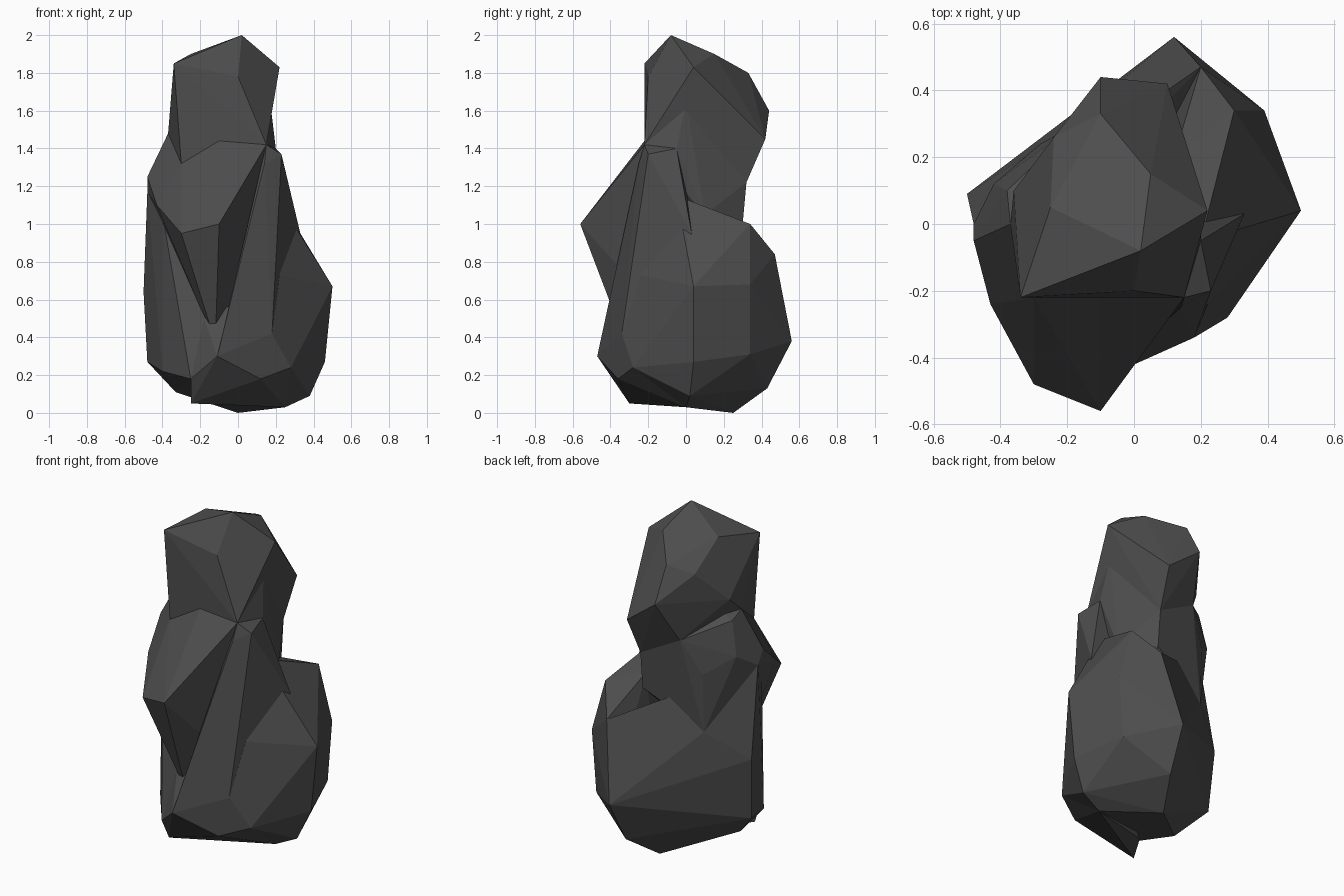
import bpy
import bmesh
import math

default_cube = bpy.data.objects.get("Cube")
if default_cube:
    bpy.data.objects.remove(default_cube, do_unlink=True)

# One dark stone colour
STONE = (.075, .075, .075, 1)
stone = bpy.data.materials.new("dark_stone")
stone.use_nodes = True
stone.diffuse_color = STONE
shader = next(node for node in stone.node_tree.nodes if node.type == "BSDF_PRINCIPLED")
shader.inputs["Base Color"].default_value = STONE
shader.inputs["Roughness"].default_value = .9


def boulder(name, *corners):
    """Wrap the corner points in a faceted convex stone with flat faces."""
    bm = bmesh.new()
    for corner in corners:
        bm.verts.new(corner)
    bmesh.ops.convex_hull(bm, input=bm.verts[:], use_existing_faces=False)
    # Drop the corners that ended up inside the stone
    loose = [vert for vert in bm.verts if not vert.link_faces]
    bmesh.ops.delete(bm, geom=loose, context="VERTS")
    # Merge nearly flat neighbours into larger facets
    bmesh.ops.dissolve_limit(bm, angle_limit=math.radians(4),
                             verts=bm.verts[:], edges=bm.edges[:])
    bmesh.ops.recalc_face_normals(bm, faces=bm.faces[:])
    mesh = bpy.data.meshes.new(name)
    bm.to_mesh(mesh)
    bm.free()
    mesh.materials.append(stone)
    bpy.context.collection.objects.link(bpy.data.objects.new(name, mesh))


# Corners where neighbouring stones meet
jaw = (-.3, -.22, 1.32)
chin = (.15, -.22, 1.42)
cheek = (.17, 0, 1.65)
skull_left = (.1, .42, 1.45)
shoulder_left = (.2, -.05, 1.4)
shoulder_right = (-.37, 0, 1.48)
shoulder_back = (-.38, .1, 1.45)
nape_left = (.08, .32, 1.22)
nape_right = (-.17, .3, 1.35)
elbow = (-.48, -.05, 1.25)
elbow_low = (-.48, 0, 1.17)
waist_back = (-.28, .24, 1.15)
waist_root = (-.28, .23, .8)
core = (.05, -.2, .6)
ledge = (.2, -.05, 1.15)
shelf_front = (.33, .03, .95)
hip = (.22, -.24, .73)
knee = (.18, -.34, .42)
shin = (.02, -.33, .6)
toe = (-.11, -.47, .3)
toe_right = (-.25, -.37, .18)
toe_left = (.28, -.28, .24)
sole = (.25, 0, .03)
heel = (0, .25, 0)
heel_back = (.1, .43, .13)
rear = (.12, .56, .38)

# Top stone, leaning slightly backwards
peak = (.02, -.08, 2)
brow = (-.34, -.22, 1.85)
forehead = (0, -.2, 1.78)
beak = (.22, .04, 1.83)
crown_left = (.05, .15, 1.9)
crown_right = (-.25, .05, 1.9)
crown_back = (-.1, .33, 1.8)
crown_side = (-.24, .26, 1.75)
skull_back = (-.1, .44, 1.6)
skull_right = (-.36, .1, 1.57)
skull_side = (.17, .17, 1.62)
boulder("top_stone", peak, brow, forehead, beak, crown_left, crown_right,
        crown_back, crown_side, skull_back, skull_right, skull_side,
        skull_left, jaw, chin, cheek, shoulder_right, nape_left, nape_right)

# Narrow waist that carries the top stone
waist_side = (-.42, .12, 1.25)
waist_left = (.2, .1, 1.05)
waist_corner = (.08, .3, 1)
waist_low = (.03, .1, .8)
boulder("waist_stone", chin, cheek, shoulder_left, shoulder_right,
        shoulder_back, nape_left, nape_right, elbow, elbow_low, waist_side,
        waist_back, waist_root, waist_left, waist_corner, waist_low)

# Wedge jutting out at the front, tapering to a low tip
prow = (-.1, -.56, 1)
prow_right = (-.3, -.48, .95)
wedge_tip = (-.12, -.32, .37)
wedge_side = (-.43, -.24, 1.1)
collar = (-.1, -.22, 1.44)
boulder("front_wedge", jaw, chin, collar, shoulder_right, elbow, elbow_low,
        prow, prow_right, wedge_tip, wedge_side, core)

# Tall splinter standing against the wedge
splinter_tip = (.23, -.2, 1.37)
splinter_edge = (.14, -.25, 1.32)
boulder("side_splinter", splinter_tip, splinter_edge, chin, shoulder_left,
        ledge, hip, knee, shin, toe, shelf_front, waist_low, core)

# Broad base, its rear corner the widest point
shelf_back = (.3, .34, 1)
shelf_inner = (.12, .2, 1.05)
back_edge = (.2, .47, .84)
side_top = (.5, .04, .67)
side_back = (.39, .34, .68)
side_low = (.46, .04, .27)
side_back_low = (.36, .34, .31)
side_foot = (.38, .02, .09)
boulder("base_stone", ledge, shelf_front, shelf_back, shelf_inner, back_edge,
        side_top, side_back, side_low, side_back_low, side_foot, rear, heel,
        heel_back, sole, hip, knee, toe_left)

# Rounded flank filling the other half of the base
flank_top = (-.4, -.15, 1.05)
flank_back = (.05, .37, .85)
flank_bulge = (.04, .42, .64)
flank_side = (-.5, .09, .64)
flank_front = (-.4, -.14, .7)
flank_low = (-.48, .06, .27)
flank_front_low = (-.4, -.17, .22)
flank_foot = (-.33, -.05, .11)
flank_face = (-.18, -.32, .5)
boulder("flank_stone", flank_top, flank_back, flank_bulge, flank_side,
        flank_front, flank_low, flank_front_low, flank_foot, flank_face,
        elbow_low, waist_root, back_edge, toe_right, core, sole, heel,
        heel_back, rear)

# Small toe at the foot of the front
toe_sole = (-.25, -.3, .05)
toe_inner = (-.15, -.13, .06)
toe_front = (.12, -.36, .18)
boulder("front_toe", toe, toe_right, toe_left, toe_sole, toe_inner, toe_front,
        shin, knee, flank_face, sole)
